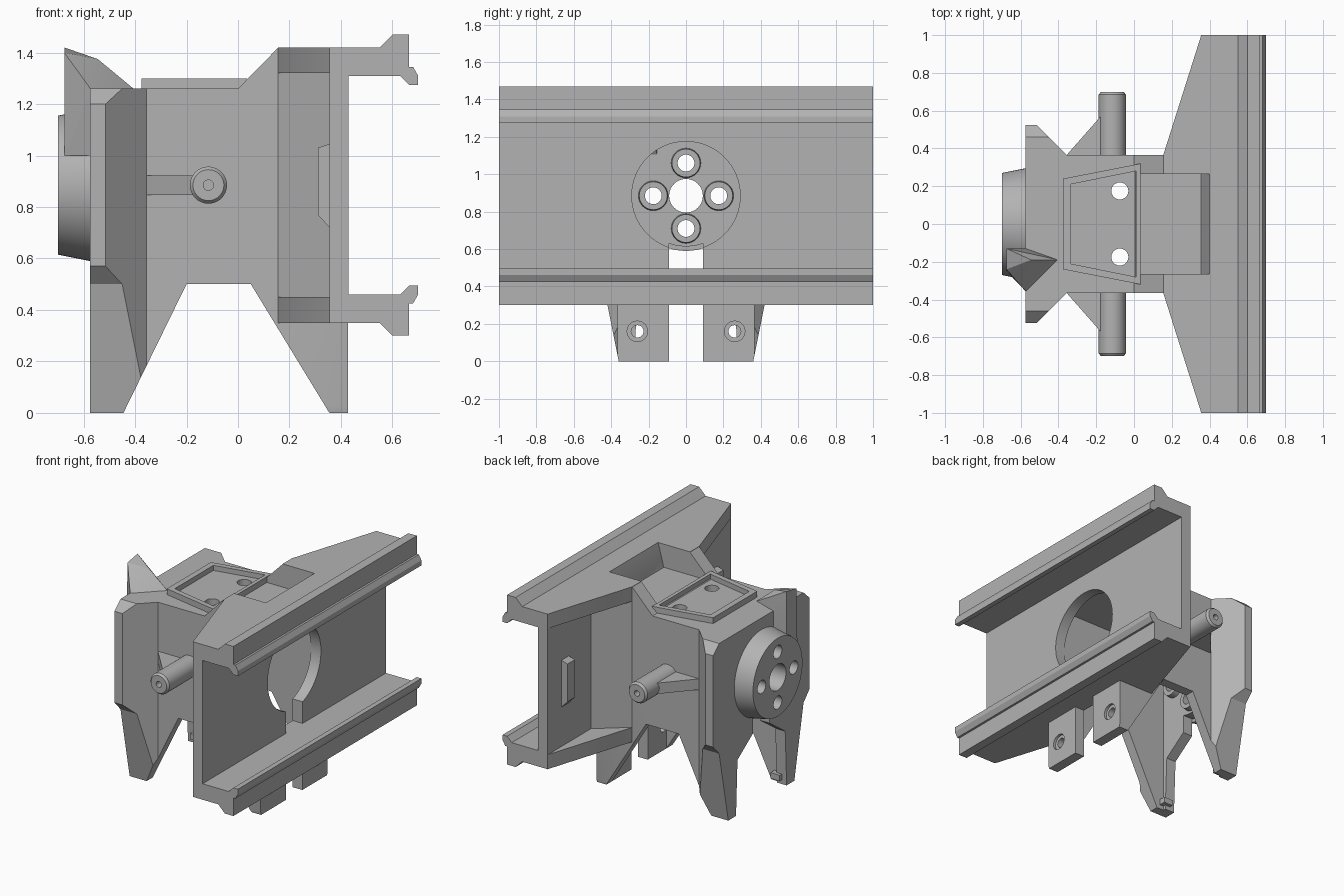
import bpy, bmesh, math
from mathutils import Vector

if "Cube" in bpy.data.objects:
    bpy.data.objects.remove(bpy.data.objects["Cube"])

grey = bpy.data.materials.new("plain_grey")
grey.use_nodes = True
grey.diffuse_color = (0.45, 0.45, 0.45, 1)
grey.node_tree.nodes["Principled BSDF"].inputs["Base Color"].default_value = grey.diffuse_color

MID = 0.885  # height of the main axis
parts, helpers = [], []


def finish(name, bm):
    bmesh.ops.recalc_face_normals(bm, faces=bm.faces)
    mesh = bpy.data.meshes.new(name)
    bm.to_mesh(mesh)
    bm.free()
    mesh.materials.append(grey)
    ob = bpy.data.objects.new(name, mesh)
    bpy.context.collection.objects.link(ob)
    parts.append(ob)
    return ob


def prism(name, axis, pts, lo, hi):
    """Extrude a 2D outline along an axis; the outline uses the other two axes in order."""
    bm = bmesh.new()
    def put(p, d):
        c = list(p)
        c.insert("xyz".index(axis), d)
        return bm.verts.new(c)
    a = [put(p, lo) for p in pts]
    b = [put(p, hi) for p in pts]
    bm.faces.new(a)
    bm.faces.new(b[::-1])
    for i in range(len(pts)):
        j = (i + 1) % len(pts)
        bm.faces.new((a[i], b[i], b[j], a[j]))
    return finish(name, bm)


def mirrored(half):
    """Close an outline across the middle plane of its mirrored coordinate."""
    return half + [(x, -y) for x, y in reversed(half)]


def mirrored_end(half):
    """Close a (y, z) outline across y = 0."""
    return half + [(-y, z) for y, z in reversed(half)]


def box(name, x, y, z):
    return prism(name, "z", [(x[0], y[0]), (x[1], y[0]), (x[1], y[1]), (x[0], y[1])], *z)


def tube(name, a, b, r0, r1=None, sides=48):
    bm = bmesh.new()
    a, b = Vector(a), Vector(b)
    bmesh.ops.create_cone(bm, cap_ends=True, segments=sides, radius1=r0,
                          radius2=r0 if r1 is None else r1, depth=(b - a).length)
    turn = (b - a).to_track_quat("Z", "Y").to_matrix().to_4x4()
    bmesh.ops.transform(bm, matrix=turn, verts=bm.verts)
    bmesh.ops.translate(bm, vec=(a + b) / 2, verts=bm.verts)
    return finish(name, bm)


def carve(ob, cutters, op="DIFFERENCE"):
    for c in cutters:
        mod = ob.modifiers.new("cut", "BOOLEAN")
        mod.operation, mod.object, mod.solver = op, c, "EXACT"
    bpy.context.view_layer.update()
    done = bpy.data.meshes.new_from_object(ob.evaluated_get(bpy.context.evaluated_depsgraph_get()))
    ob.modifiers.clear()
    ob.data = done


def cutter(ob):
    ob.hide_render = True
    parts.remove(ob)
    helpers.append(ob)
    return ob


# Shared cutters
cavity = cutter(box("cavity", (-0.5, 0.354), (-0.295, 0.295), (-0.1, 1.19)))
bore = cutter(tube("bore", (0.3, 0, MID), (0.5, 0, MID), 0.29, sides=64))
slot_low = cutter(box("slot_low", (0.3, 0.5), (-0.09, 0.09), (-0.1, 0.62)))
slot_web = cutter(box("slot_web", (0.3, 0.5), (-0.09, 0.09), (0.46, 0.62)))
recess = cutter(prism("recess", "y", [(0.02, 1.26), (0.355, 1.26), (0.40, 1.425), (0.40, 1.5), (0.02, 1.5)],
                      -0.265, 0.265))
rear_gap = cutter(prism("rear_gap", "x", mirrored_end([(0.28, -0.1), (0.26, 0.38), (0.09, 0.5), (0.09, 0.65)]),
                        -0.6, -0.45))
rear_bore = cutter(tube("rear_bore", (-0.6, 0, MID), (-0.45, 0, MID), 0.27))
mount_holes = [cutter(tube("mount_hole", (0.3, s * 0.26, 0.16), (0.5, s * 0.26, 0.16), 0.033, sides=24))
               for s in (-1, 1)]
mount_sinks = [cutter(tube("mount_sink", (0.41, s * 0.26, 0.16), (0.5, s * 0.26, 0.16), 0.055, sides=24))
               for s in (-1, 1)]
tray_holes = [cutter(tube("tray_hole", (-0.075, s * 0.175, 1.1), (-0.075, s * 0.175, 1.4), 0.045, sides=32))
              for s in (-1, 1)]

# Hollow body with four legs: side outline limited by the plan and the end outline
body = prism("body", "y", [(-0.575, 0), (-0.445, 0), (-0.2, 0.5), (0.05, 0.5), (0.355, 0), (0.428, 0),
                           (0.428, 1.418), (0.155, 1.418), (0, 1.26), (-0.575, 1.26)], -0.6, 0.6)
plan = cutter(prism("plan", "z", mirrored([(-0.6, 0.525), (-0.515, 0.525), (-0.355, 0.365), (0.5, 0.365)]), -0.1, 1.6))
ends = cutter(prism("ends", "x", mirrored_end([(0.34, -0.1), (0.46, 0.5), (0.525, 0.57), (0.525, 1.20),
                                               (0.46, 1.26), (0.46, 1.6)]), -0.8, 0.8))
carve(body, [plan, ends], "INTERSECT")
carve(body, [cavity, bore, slot_low, recess, rear_gap, rear_bore] + mount_holes + mount_sinks + tray_holes)

# Rail: channel outline, upper half mirrored about the main axis
upper = [(0.43, 1.31), (0.63, 1.31), (0.665, 1.275), (0.70, 1.275), (0.70, 1.31), (0.68, 1.345),
         (0.665, 1.345), (0.665, 1.47), (0.60, 1.47), (0.55, 1.42), (0.355, 1.42)]
lower = [(x, 2 * MID - z) for x, z in reversed(upper)]
rail = prism("rail", "y", upper + lower, -1, 1)
carve(rail, [bore, slot_web, recess])

# Flared flanges joining the body to the rail
flare = mirrored([(0.155, 0.365), (0.356, 1)])
top_flange = prism("top_flange", "z", flare, 1.32, 1.42)
carve(top_flange, [recess])
bottom_flange = prism("bottom_flange", "z", flare, 0.35, 0.45)
carve(bottom_flange, [cavity])

for s, side in ((1, "left"), (-1, "right")):
    # Slanted gusset behind the web, and a small tapered pad
    prism("gusset_" + side, "z", [(0.155, s * 0.364), (0.356, s * 0.53), (0.356, s * 0.364)], 0.4, 1.35)
    prism("web_pad_" + side, "y", [(0.356, 0.72), (0.31, 0.77), (0.31, 1.03), (0.356, 1.045)],
          s * 0.77, s * 0.85)
    # Side pin with chamfered, drilled tip and its brace
    pin = tube("pin_" + side, (-0.115, s * 0.36, MID), (-0.115, s * 0.685, MID), 0.072)
    tip = tube("pin_tip_" + side, (-0.115, s * 0.685, MID), (-0.115, s * 0.7, MID), 0.072, 0.06)
    drill = cutter(tube("drill", (-0.115, s * 0.65, MID), (-0.115, s * 0.75, MID), 0.02, sides=24))
    carve(pin, [drill])
    carve(tip, [drill])
    prism("pin_brace_" + side, "z", [(-0.355, s * 0.36), (-0.355, s * 0.367), (-0.15, s * 0.6), (-0.15, s * 0.36)],
          0.847, 0.922)
    # Small foot hook inside the rear leg
    box("foot_hook_" + side, (-0.54, -0.47), (s * 0.25, s * 0.31), (0.03, 0.07))

# Rear hub with centre hole and four bolt holes
hub = tube("hub", (-0.5, 0, MID), (-0.575, 0, MID), 0.271, sides=64)
hub_cap = tube("hub_cap", (-0.575, 0, MID), (-0.70, 0, MID), 0.295, 0.27, sides=64)
drills = [cutter(tube("hub_drill", (-0.8, 0, MID), (-0.3, 0, MID), 0.09))]
for i in range(4):
    y, z = 0.175 * math.cos(i * math.pi / 2), MID + 0.175 * math.sin(i * math.pi / 2)
    drills.append(cutter(tube("bolt_drill", (-0.8, y, z), (-0.3, y, z), 0.045, sides=32)))
    boss = tube("hub_boss_%d" % (i + 1), (-0.505, y, z), (-0.46, y, z), 0.08, 0.075, sides=32)
    carve(boss, [drills[-1]])
carve(hub, drills)
carve(hub_cap, drills)

# Tray rim on the roof
tray = prism("tray", "z", mirrored([(-0.375, 0.24), (0.035, 0.32)]), 1.255, 1.30)
well = cutter(prism("well", "z", mirrored([(-0.335, 0.21), (0.01, 0.28)]), 1.265, 1.4))
carve(tray, [well] + tray_holes)

# Pointed fin beside the hub
bm = bmesh.new()
for p in [(-0.40, -0.19, 1.255), (-0.545, -0.19, 1.375), (-0.675, -0.13, 1.42), (-0.675, -0.24, 1.40),
          (-0.57, -0.13, 1.255), (-0.57, -0.36, 1.255), (-0.675, -0.13, 1.0), (-0.675, -0.25, 1.0),
          (-0.57, -0.13, 1.0), (-0.57, -0.30, 1.0)]:
    bm.verts.new(p)
bmesh.ops.convex_hull(bm, input=bm.verts)
finish("fin", bm)

# Remove helpers and smooth the rounded surfaces
for h in helpers:
    bpy.data.objects.remove(h)
bpy.context.view_layer.update()
bpy.ops.object.select_all(action="DESELECT")
for ob in parts:
    ob.select_set(True)
bpy.context.view_layer.objects.active = body
bpy.ops.object.shade_smooth_by_angle(angle=math.radians(25))
